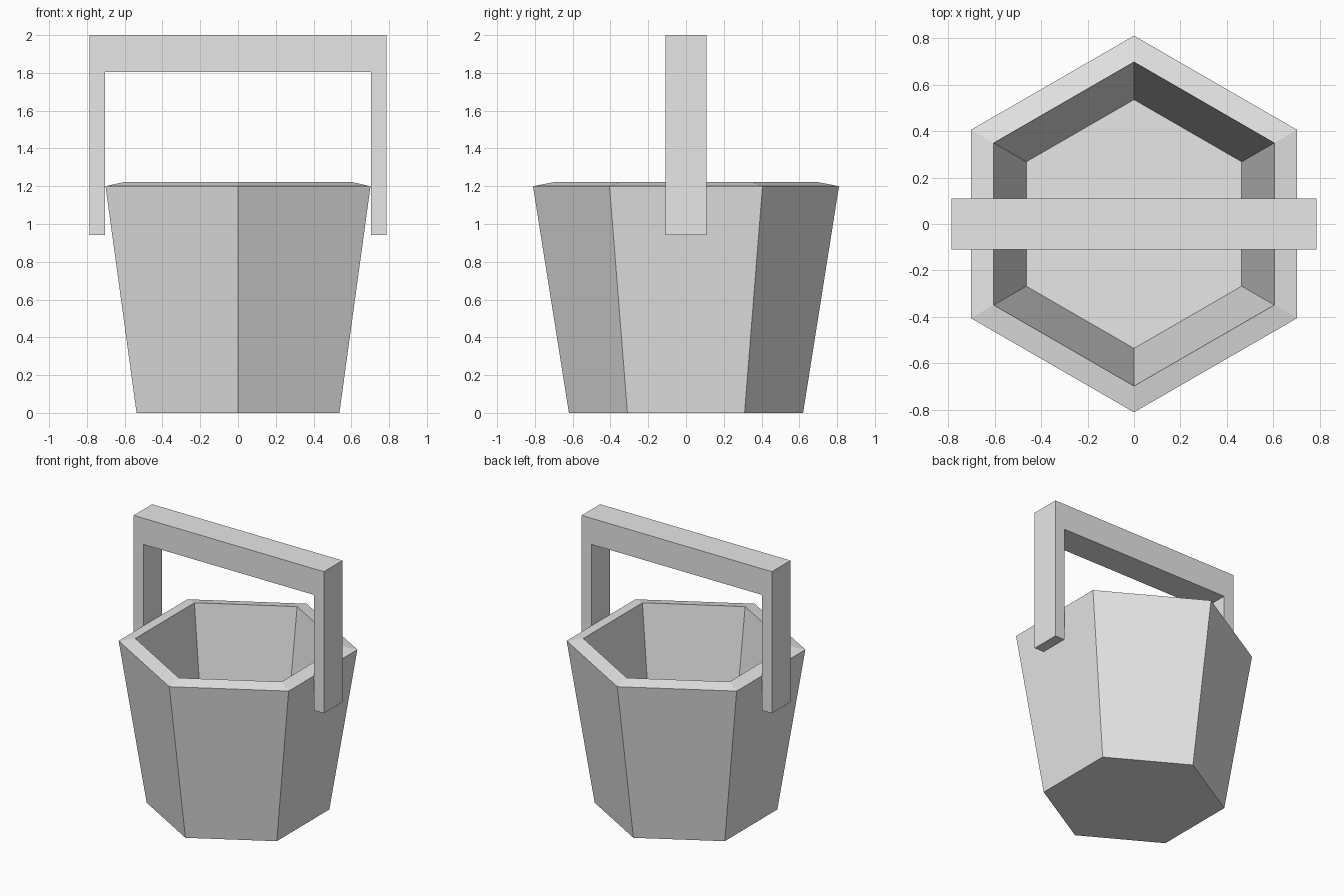
import bpy
import bmesh
from math import cos, sin, pi

cube = bpy.data.objects.get("Cube")
if cube:
    bpy.data.objects.remove(cube, do_unlink=True)

# One plain grey for everything
GREY = (0.8, 0.8, 0.8, 1)
grey = bpy.data.materials.new("light_grey")
grey.use_nodes = True
grey.diffuse_color = GREY
grey.node_tree.nodes["Principled BSDF"].inputs["Base Color"].default_value = GREY


def make_object(name, bm):
    bmesh.ops.recalc_face_normals(bm, faces=bm.faces)
    mesh = bpy.data.meshes.new(name)
    bm.to_mesh(mesh)
    bm.free()
    mesh.materials.append(grey)
    obj = bpy.data.objects.new(name, mesh)
    bpy.context.collection.objects.link(obj)
    return obj


def hex_ring(bm, radius, z):
    angles = [pi / 2 + i * pi / 3 for i in range(6)]
    return [bm.verts.new((radius * cos(a), radius * sin(a), z)) for a in angles]


# Bucket: hexagonal rings up the outside, over the rim and down to the floor
bm = bmesh.new()
profile = [(0.62, 0), (0.81, 1.2), (0.697, 1.222), (0.535, 0.08)]
rings = [hex_ring(bm, r, z) for r, z in profile]
for low, high in zip(rings, rings[1:]):
    for i in range(6):
        j = (i + 1) % 6
        bm.faces.new((low[i], low[j], high[j], high[i]))
bm.faces.new(rings[0])
bm.faces.new(rings[-1])
make_object("bucket", bm)

# Handle: square arch outline pulled through its depth
bm = bmesh.new()
half = [(0.705, 1.805), (0.705, 0.943), (0.785, 0.943), (0.785, 2)]
outline = half + [(-x, z) for x, z in reversed(half)]
arch = bm.faces.new([bm.verts.new((x, -0.109, z)) for x, z in outline])
pulled = bmesh.ops.extrude_face_region(bm, geom=[arch])["geom"]
bmesh.ops.translate(bm, vec=(0, 0.218, 0),
                    verts=[v for v in pulled if isinstance(v, bmesh.types.BMVert)])
make_object("handle", bm)
